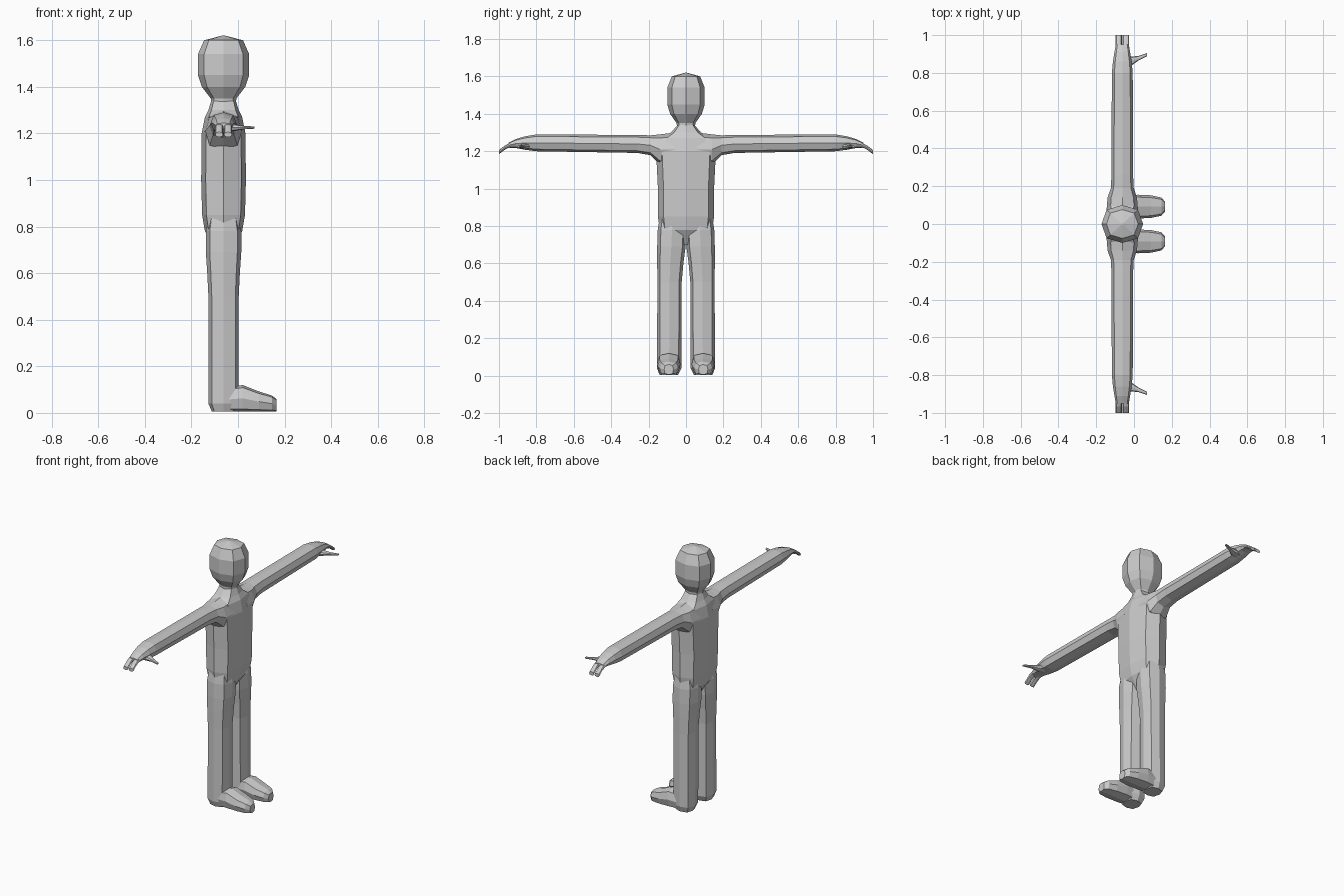
import bpy
import bmesh
from math import cos, sin, radians
from mathutils import Vector

cube = bpy.data.objects.get("Cube")
if cube:
    bpy.data.objects.remove(cube, do_unlink=True)

grey = bpy.data.materials.new("plain_grey")
grey.use_nodes = True
grey.diffuse_color = (0.6, 0.6, 0.6, 1)
shader = grey.node_tree.nodes["Principled BSDF"]
shader.inputs["Base Color"].default_value = grey.diffuse_color

SIDES = 8
MIDDLE = -0.062   # depth centre of the figure
SOLE = 0.005      # underside of the feet


def octagon(centre, half_size, fullness):
    """Eight-sided ring; the zero in half_size marks the loft axis."""
    across = [Vector(), Vector()]
    used = [i for i in range(3) if half_size[i] > 0]
    for direction, i in zip(across, used):
        direction[i] = half_size[i]
    points = []
    for step in range(SIDES):
        angle = radians(step * 360 / SIDES)
        swell = fullness if step % 2 else 1
        points.append(Vector(centre) + swell * (across[0] * cos(angle) + across[1] * sin(angle)))
    return points


def loft(name, rings, fullness=1.07, mirror=True):
    """Skin a closed body through (centre, half_size) rings, optionally doubled across y."""
    bm = bmesh.new()
    loops = [[bm.verts.new(p) for p in octagon(*ring, fullness)] for ring in rings]
    for lower, upper in zip(loops, loops[1:]):
        for i in range(SIDES):
            j = (i + 1) % SIDES
            bm.faces.new((lower[i], lower[j], upper[j], upper[i]))
    for end in (loops[0], loops[-1]):
        bm.faces.new(end)
    bmesh.ops.recalc_face_normals(bm, faces=bm.faces)
    mesh = bpy.data.meshes.new(name)
    bm.to_mesh(mesh)
    bm.free()
    mesh.materials.append(grey)
    obj = bpy.data.objects.new(name, mesh)
    bpy.context.collection.objects.link(obj)
    if mirror:
        modifier = obj.modifiers.new("other_side", "MIRROR")
        modifier.use_axis = (False, True, False)
        modifier.use_mirror_merge = False


# Head narrowing into the neck: height, share of full width
head = [(1.32, 0.48), (1.35, 0.5), (1.4, 0.85), (1.45, 1), (1.54, 1), (1.6, 0.76), (1.62, 0.05)]
loft("head", [((MIDDLE, 0, height), (0.11 * share, 0.1 * share, 0)) for height, share in head],
     mirror=False)

# Torso from crotch to neck: height, half width, half depth
torso = [(0.7, 0.05, 0.03), (0.78, 0.14, 0.08), (0.85, 0.15, 0.092), (1, 0.15, 0.096),
         (1.2, 0.16, 0.094), (1.27, 0.13, 0.08), (1.3, 0.08, 0.065), (1.34, 0.046, 0.053)]
loft("torso", [((MIDDLE, 0, height), (depth, width, 0)) for height, width, depth in torso],
     fullness=1.13, mirror=False)

# Legs, tucked into the torso at the top: height, side centre, half width
legs = [(SOLE, 0.092, 0.05), (0.04, 0.09, 0.065), (0.5, 0.088, 0.065), (0.6, 0.084, 0.07),
        (0.69, 0.078, 0.076), (0.78, 0.075, 0.076), (0.88, 0.075, 0.06)]
loft("legs", [((MIDDLE, side, height), (half, half, 0)) for height, side, half in legs],
     fullness=1.1)

# Feet stand on the sole line: forward position, top, half width
feet = [(-0.1, 0.1, 0.05), (0.02, 0.12, 0.063), (0.09, 0.092, 0.06),
        (0.145, 0.075, 0.048), (0.165, 0.06, 0.025)]
foot_rings = []
for forward, top, width in feet:
    half_height = (top - SOLE) / 2
    foot_rings.append(((forward, 0.092, SOLE + half_height), (0, width, half_height)))
loft("feet", foot_rings, fullness=1.13)

# Arms flare at the shoulder and flatten at the palm: reach, top, half thickness
arms = [(0.06, 1.3, 0.09), (0.14, 1.29, 0.08), (0.19, 1.285, 0.053), (0.26, 1.287, 0.048),
        (0.8, 1.29, 0.045), (0.86, 1.28, 0.036), (0.91, 1.265, 0.024), (0.95, 1.245, 0.013)]
loft("arms", [((MIDDLE, reach, top - thick), (0.026 + thick * 0.65, 0, thick))
              for reach, top, thick in arms])

# Two bent fingers on each hand: reach, height
bend = [(0.93, 1.237), (0.965, 1.222), (1, 1.195)]
for label, side in (("front", 1), ("rear", -1)):
    knuckle = MIDDLE + side * 0.019
    loft(label + "_fingers", [((knuckle, reach, height), (0.017, 0, 0.011))
                              for reach, height in bend])

# Tapered thumbs pointing forward: forward position, reach, half width
thumbs = [(-0.05, 0.855, 0.03), (-0.015, 0.862, 0.025), (0.02, 0.876, 0.013), (0.07, 0.897, 0.008)]
loft("thumbs", [((forward, reach, 1.225), (0, half, half * 0.6))
                for forward, reach, half in thumbs])
